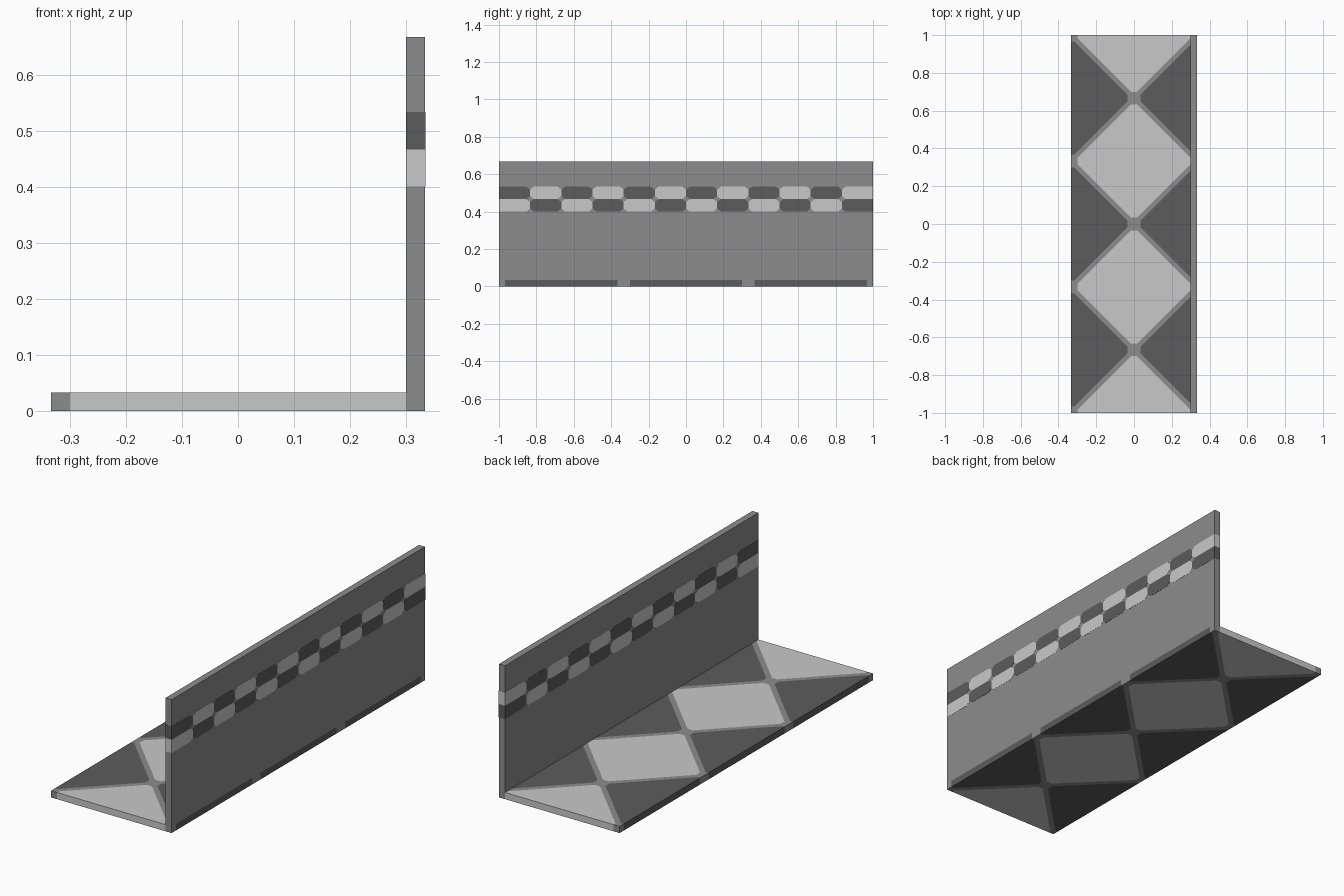
import bpy, bmesh

if "Cube" in bpy.data.objects:
    bpy.data.objects.remove(bpy.data.objects["Cube"])

T = 1 / 3          # half width of the floor and half pitch of the diamonds
THICK = 1 / 30     # slab thickness
TIP = 0.3          # where the tile tips are cut off
GAP = 0.018        # half width of the diagonal joints


def material(name, v):
    m = bpy.data.materials.new(name)
    m.diffuse_color = (v, v, v, 1)
    m.use_nodes = True
    m.node_tree.nodes["Principled BSDF"].inputs["Base Color"].default_value = m.diffuse_color
    return m


MATS = [material("mid_grey", 0.262), material("light_grey", 0.584), material("dark_grey", 0.107)]
GREY, LIGHT, DARK = range(3)


def finish(bm, name):
    bmesh.ops.recalc_face_normals(bm, faces=bm.faces)
    me = bpy.data.meshes.new(name)
    bm.to_mesh(me)
    bm.free()
    for m in MATS:
        me.materials.append(m)
    ob = bpy.data.objects.new(name, me)
    bpy.context.collection.objects.link(ob)
    return ob


def box(bm, lo, hi):
    r = bmesh.ops.create_cube(bm, size=1)
    for v in r["verts"]:
        v.co = [(a + b) / 2 + c * (b - a) for a, b, c in zip(lo, hi, v.co)]


def cut(bm, co, no):
    bmesh.ops.bisect_plane(bm, geom=bm.verts[:] + bm.edges[:] + bm.faces[:],
                           dist=1e-6, plane_co=co, plane_no=no)


def in_diamond(dx, dy):
    dx, dy = abs(dx), abs(dy)
    return dx < TIP and dy < TIP and dx + dy < T - GAP


# Floor slab, cut along the joints and coloured by diamond
bm = bmesh.new()
box(bm, (-T, -1, 0), (T, 1, THICK))
for x in (-TIP, TIP - T, T - TIP, TIP):
    cut(bm, (x, 0, 0), (1, 0, 0))
for n in range(-3, 4):
    for s in (-1, 1):
        y = n * T + s * (T - TIP)
        if abs(y) < 1:
            cut(bm, (0, y, 0), (0, 1, 0))
for k in range(-2, 3):
    for s in (-GAP, GAP):
        for d in (-1, 1):
            cut(bm, (2 * k * T + s, 0, 0), (1, d, 0))
for f in bm.faces:
    c = f.calc_center_median()
    if any(in_diamond(c.x, c.y - n * T) for n in (-3, -1, 1, 3)):
        f.material_index = LIGHT
    elif any(in_diamond(T - abs(c.x), c.y - n * T) for n in (-2, 0, 2)):
        f.material_index = DARK
finish(bm, "tiled_floor")

# Wall panel standing on the floor's right edge
bm = bmesh.new()
box(bm, (TIP, -1, THICK), (T, 1, 2 * T))
finish(bm, "wall_panel")

# Two-row checker band, cells with clipped corners, showing on both wall faces
bm = bmesh.new()
P, CY, CZ = 0.0008, 0.02, 0.016
for row in range(2):
    z0 = 0.4 + row / 15
    z1 = z0 + 1 / 15
    for col in range(12):
        y0, y1 = -1 + col / 6, -1 + (col + 1) / 6
        left, right = CY, CY
        if col == 0:
            y0, left = y0 - P, 0
        if col == 11:
            y1, right = y1 + P, 0
        pts = []
        pts += [(y0 + left, z0), (y1 - right, z0)]
        if right:
            pts += [(y1, z0 + CZ), (y1, z1 - CZ)]
        pts += [(y1 - right, z1), (y0 + left, z1)]
        if left:
            pts += [(y0, z1 - CZ), (y0, z0 + CZ)]
        face = bm.faces.new([bm.verts.new((TIP - P, y, z)) for y, z in pts])
        r = bmesh.ops.extrude_face_region(bm, geom=[face], use_keep_orig=True)
        new = [v for v in r["geom"] if isinstance(v, bmesh.types.BMVert)]
        bmesh.ops.translate(bm, verts=new, vec=(T - TIP + 2 * P, 0, 0))
        mat = LIGHT if (row + col) % 2 == 0 else DARK
        for f in {f for v in new for f in v.link_faces} | {face}:
            f.material_index = mat
finish(bm, "checker_band")
